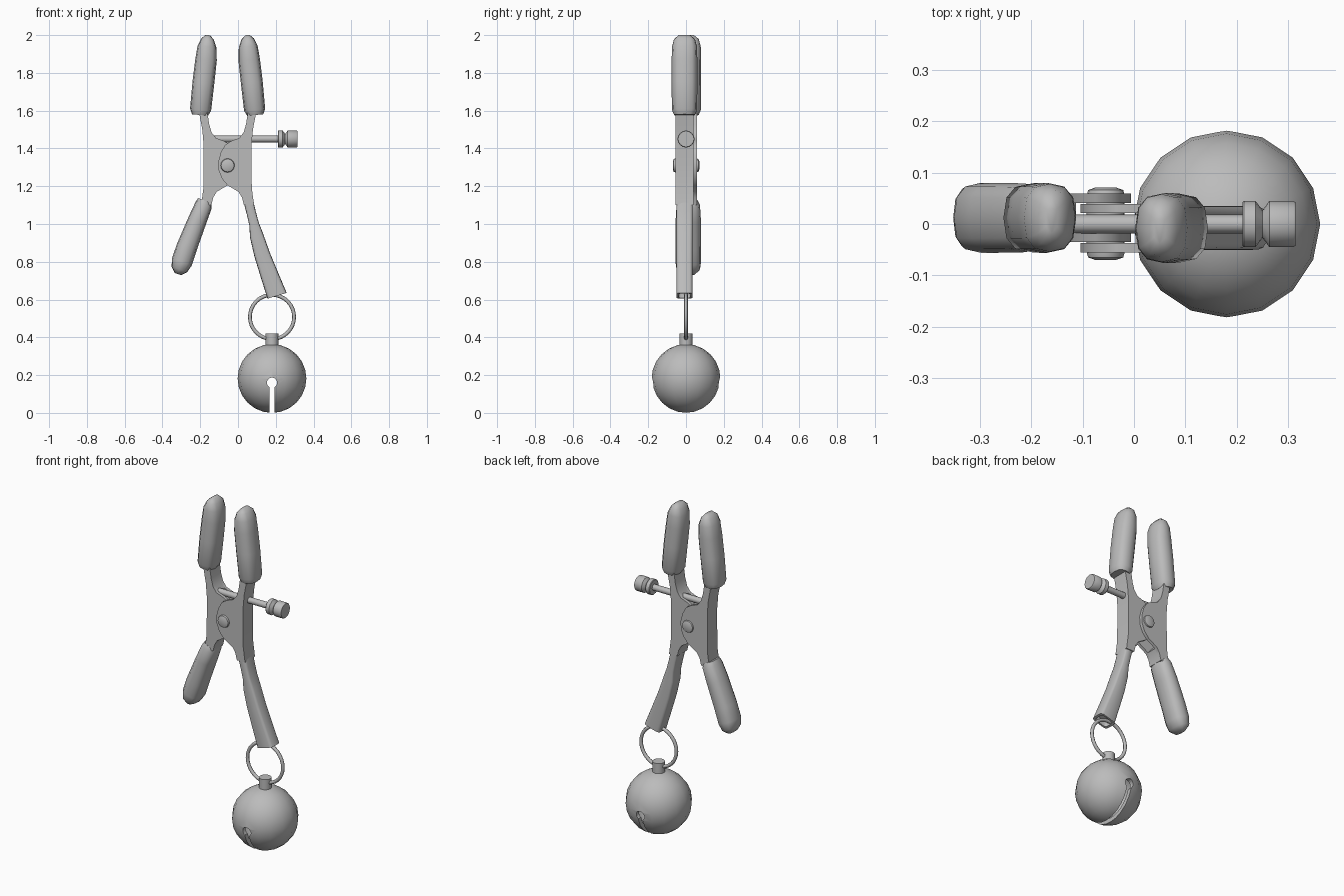
import bpy, bmesh, math
from mathutils import Vector, Matrix

if "Cube" in bpy.data.objects:
    bpy.data.objects.remove(bpy.data.objects["Cube"])

steel = bpy.data.materials.new("grey_steel")
steel.use_nodes = True
steel.diffuse_color = (0.5, 0.5, 0.5, 1)
steel.node_tree.nodes["Principled BSDF"].inputs["Base Color"].default_value = (0.5, 0.5, 0.5, 1)

PX, PZ = -0.055, 1.31      # pivot of the two arms


def activate(ob):
    bpy.ops.object.select_all(action='DESELECT')
    ob.select_set(True)
    bpy.context.view_layer.objects.active = ob


def finish(name, bm, angle=40):
    bmesh.ops.recalc_face_normals(bm, faces=bm.faces)
    me = bpy.data.meshes.new(name)
    bm.to_mesh(me)
    bm.free()
    me.materials.append(steel)
    ob = bpy.data.objects.new(name, me)
    bpy.context.collection.objects.link(ob)
    activate(ob)
    bpy.ops.object.shade_smooth_by_angle(angle=math.radians(angle))
    return ob


def skin(name, rings, angle=40):
    """Join rings of points into a closed, capped body."""
    bm = bmesh.new()
    vs = [[bm.verts.new(p) for p in r] for r in rings]
    n = len(vs[0])
    for a, b in zip(vs, vs[1:]):
        for i in range(n):
            bm.faces.new((a[i], a[(i + 1) % n], b[(i + 1) % n], b[i]))
    bm.faces.new(vs[0])
    bm.faces.new(vs[-1])
    return finish(name, bm, angle)


def loft(name, side, cy, secs, power=2.6, sides=12):
    """Sections (u, z, half width, half depth); u is measured outward from the pivot."""
    pts = [Vector((PX + side * u, cy, z)) for u, z, w, d in secs]
    axis = (pts[-1] - pts[0]).normalized()
    across = axis.cross(Vector((0, 1, 0)))
    rings = []
    for p, (u, z, w, d) in zip(pts, secs):
        ring = []
        for i in range(sides):
            a = math.tau * i / sides
            c, s = math.cos(a), math.sin(a)
            c = math.copysign(abs(c) ** (2 / power), c)
            s = math.copysign(abs(s) ** (2 / power), s)
            ring.append(p + across * w * c + Vector((0, d * s, 0)))
        rings.append(ring)
    return skin(name, rings, 50)


def plate(name, side, outline, y0, y1):
    """Extrude an outline (u, z) from y0 to y1."""
    return skin(name, [[(PX + side * u, y, z) for u, z in outline] for y in (y0, y1)], 35)


def lathe(name, origin, axis, profile, sides=16):
    """Turn a profile (radius, distance) around an axis."""
    rot = Vector((0, 0, 1)).rotation_difference(Vector(axis)).to_matrix()
    rings = [[Vector(origin) + rot @ Vector((r * math.cos(math.tau * i / sides),
                                             r * math.sin(math.tau * i / sides), t))
              for i in range(sides)] for r, t in profile]
    return skin(name, rings)


# Outlines shared by both arms
OUTER = [(.14, 1.10), (.128, 1.19), (.127, 1.30), (.127, 1.42), (.134, 1.50), (.155, 1.61)]
TOP = [(.110, 1.61), (.098, 1.53), (.085, 1.485), (.062, 1.455)]
BOTTOM = [(.058, 1.17), (.076, 1.14), (.086, 1.10)]
EAR = [(.02, 1.44), (-.012, 1.42), (-.036, 1.38), (-.049, 1.33), (-.048, 1.285),
       (-.03, 1.24), (0, 1.205)]
WEB = [(.1, 1.42), (.1, 1.22)]

# Arms: channel-shaped, with the ears of one interleaved with the other's
for label, side, cy in (("right", -1, .012), ("left", 1, -.008)):
    plate(label + "_arm_web", side, OUTER + TOP + WEB + BOTTOM, cy - .03, cy + .03)
    for where, sgn in (("front", -1), ("back", 1)):
        plate(f"{label}_arm_{where}_ear", side, OUTER + TOP + EAR + BOTTOM,
              cy + sgn * .029, cy + sgn * .047)
    # Rounded sleeve on the jaw
    loft(label + "_jaw_sleeve", side, cy,
         [(.146, 1.577, .043, .055), (.143, 1.605, .056, .067), (.128, 1.75, .058, .068),
          (.114, 1.87, .057, .068), (.109, 1.94, .05, .066), (.106, 1.98, .033, .055),
          (.105, 2.0, .012, .03)])

# Short handle with its sleeve
loft("right_handle_sleeve", -1, .012,
     [(.122, 1.125, .036, .05), (.127, 1.10, .046, .062), (.16, 1.02, .05, .067),
      (.215, .88, .055, .068), (.242, .80, .056, .068), (.255, .76, .044, .062),
      (.263, .735, .018, .036)])

# Long handle with an open end
loft("left_handle", 1, -.008,
     [(.108, 1.13, .026, .043), (.125, 1.06, .025, .043), (.14, 1.0, .026, .043),
      (.153, .94, .036, .043), (.182, .84, .042, .043), (.225, .72, .048, .043),
      (.262, .62, .053, .043), (.262, .62, .04, .032), (.253, .65, .038, .03)], 5, 16)

# Pivot rivet
lathe("pivot_rivet", (PX, 0, PZ), (0, 1, 0),
      [(.02, -.07), (.034, -.065), (.037, -.055), (.037, .055), (.034, .066), (.02, .071)])

# Adjusting screw with grooved knob
lathe("screw_shaft", (-.15, 0, 1.45), (1, 0, 0), [(.018, 0), (.018, .37)], 12)
lathe("screw_knob", (0, 0, 1.45), (1, 0, 0),
      [(.042, .211), (.045, .214), (.045, .236), (.027, .25), (.045, .263),
       (.045, .31), (.042, .314)])

# Hanging ring
bpy.ops.mesh.primitive_torus_add(major_segments=32, minor_segments=8, major_radius=.117,
                                 minor_radius=.01, location=(.18, 0, .508),
                                 rotation=(math.pi / 2, 0, 0))
ring = bpy.context.object
ring.name = "hanging_ring"
ring.data.materials.append(steel)
bpy.ops.object.shade_smooth_by_angle(angle=math.radians(60))

# Bell cap
lathe("bell_cap", (.18, 0, 0), (0, 0, 1), [(.034, .34), (.034, .42)])

# Hollow bell, slotted through the lower half
bm = bmesh.new()
bmesh.ops.create_uvsphere(bm, u_segments=16, v_segments=12, radius=.182,
                          matrix=Matrix.Translation((.18, 0, .182)))
bell = finish("bell", bm)
shell = bell.modifiers.new("shell", 'SOLIDIFY')
shell.thickness = .025
shell.offset = -1

bpy.ops.mesh.primitive_cube_add(size=1, location=(.18, 0, .06))
slot = bpy.context.object
slot.scale = (.028, 1, .2)
bpy.ops.mesh.primitive_cylinder_add(vertices=16, radius=.027, depth=1, location=(.18, 0, .16),
                                    rotation=(math.pi / 2, 0, 0))
hole = bpy.context.object
for cutter in (slot, hole):
    cutter.hide_render = True
    cut = bell.modifiers.new("cut", 'BOOLEAN')
    cut.operation = 'DIFFERENCE'
    cut.solver = 'EXACT'
    cut.object = cutter
activate(bell)
for m in list(bell.modifiers):
    bpy.ops.object.modifier_apply(modifier=m.name)
for cutter in (slot, hole):
    bpy.data.objects.remove(cutter)
bpy.ops.object.shade_smooth_by_angle(angle=math.radians(40))
